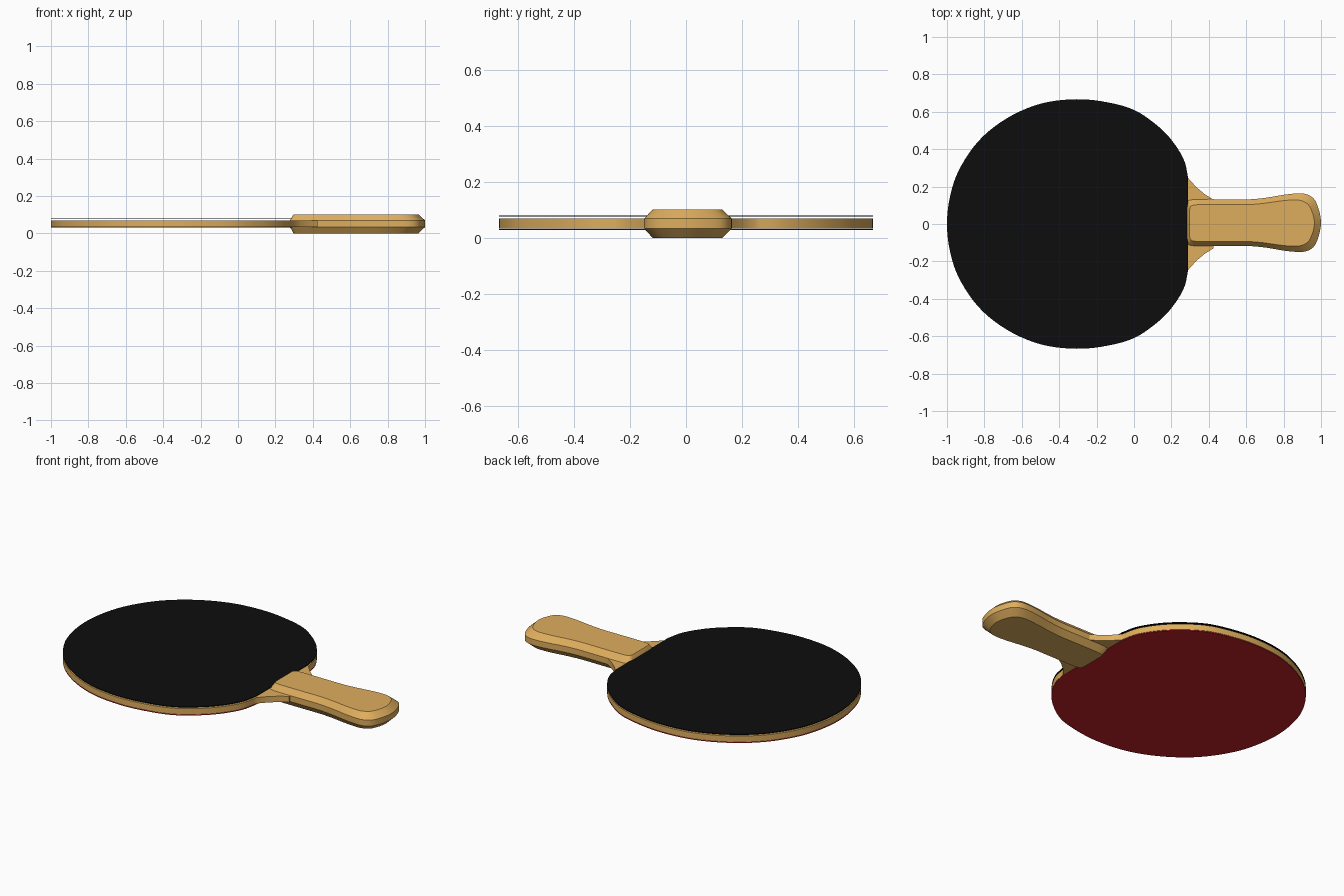
import bpy, bmesh
from mathutils import Vector

if "Cube" in bpy.data.objects:
    bpy.data.objects.remove(bpy.data.objects["Cube"])


def material(name, color):
    m = bpy.data.materials.new(name)
    m.diffuse_color = (*color, 1)
    m.use_nodes = True
    m.node_tree.nodes["Principled BSDF"].inputs["Base Color"].default_value = m.diffuse_color
    return m


def spline(pts, steps):
    """Centripetal Catmull-Rom curve through open 2D points."""
    p = [Vector(q) for q in pts]
    p = [2 * p[0] - p[1]] + p + [2 * p[-1] - p[-2]]
    out = []
    for i in range(1, len(p) - 2):
        q = p[i - 1:i + 3]
        t = [0.0]
        for a, b in zip(q, q[1:]):
            t.append(t[-1] + (b - a).length ** 0.5)
        for s in range(steps):
            u = t[1] + (t[2] - t[1]) * s / steps

            def mix(a, b, i0, i1):
                f = (u - t[i0]) / (t[i1] - t[i0])
                return a.lerp(b, f)
            a1, a2, a3 = (mix(q[k], q[k + 1], k, k + 1) for k in range(3))
            b1, b2 = mix(a1, a2, 0, 2), mix(a2, a3, 1, 3)
            out.append(mix(b1, b2, 1, 2))
    out.append(p[-2])
    return out


def mirrored(half):
    """Add the -y half of an outline whose last point lies on y = 0."""
    return half + [(x, -y) for x, y in reversed(half[:-1])]


def loft(name, rings, mat):
    """Solid from stacked outlines; rings = [(outline, z), ...]."""
    bm = bmesh.new()
    loops = [[bm.verts.new((p[0], p[1], z)) for p in o] for o, z in rings]
    for lo, hi in zip(loops, loops[1:]):
        for i in range(len(lo)):
            j = (i + 1) % len(lo)
            bm.faces.new((lo[i], lo[j], hi[j], hi[i]))
    bm.faces.new(loops[0][::-1])
    bm.faces.new(loops[-1])
    bmesh.ops.recalc_face_normals(bm, faces=bm.faces)
    me = bpy.data.meshes.new(name)
    bm.to_mesh(me)
    bm.free()
    ob = bpy.data.objects.new(name, me)
    bpy.context.collection.objects.link(ob)
    me.materials.append(mat)
    bpy.ops.object.select_all(action='DESELECT')
    ob.select_set(True)
    bpy.context.view_layer.objects.active = ob
    bpy.ops.object.shade_smooth_by_angle(angle=0.6)
    return ob


wood = material("wood", (0.73, 0.42, 0.11))
black = material("black_rubber", (0.004, 0.004, 0.004))
red = material("red_rubber", (0.55, 0.015, 0.02))

# Paddle face outline, cut straight where it meets the handle
face_half = [(.29, .245), (.268, .34), (.2, .45), (.12, .53), (0, .61),
             (-.15, .652), (-.31, .667), (-.5, .643), (-.68, .565),
             (-.83, .445), (-.94, .28), (-.985, .14), (-1, 0)]
face = spline(mirrored(face_half), 5)

# Wooden blade: the face plus a neck that flares into the handle
neck = [Vector(p) for p in ((.425, .13), (.38, .158), (.335, .195))]
blade = neck + face + [Vector((p.x, -p.y)) for p in reversed(neck)]
loft("blade", [(blade, .034), (blade, .069)], wood)

# Thin rubber sheets on both sides
loft("top_rubber", [(face, .076), (face, .08)], black)
loft("bottom_rubber", [(face, .028), (face, .032)], red)

# Chamfered, flared handle
handle_half = [(.278, .09), (.285, .114), (.305, .122), (.36, .125),
               (.5, .125), (.62, .125), (.71, .134), (.8, .149), (.87, .156),
               (.92, .153), (.96, .13), (.985, .08), (1, 0)]
outer = [p + Vector((0, .007)) for p in spline(mirrored(handle_half), 3)]
inner = [Vector((.297 + (p.x - .278) * .668 / .722, .005 + (p.y - .007) * .79))
         for p in outer]
loft("handle", [(inner, 0), (outer, .034), (outer, .069), (inner, .102)], wood)
